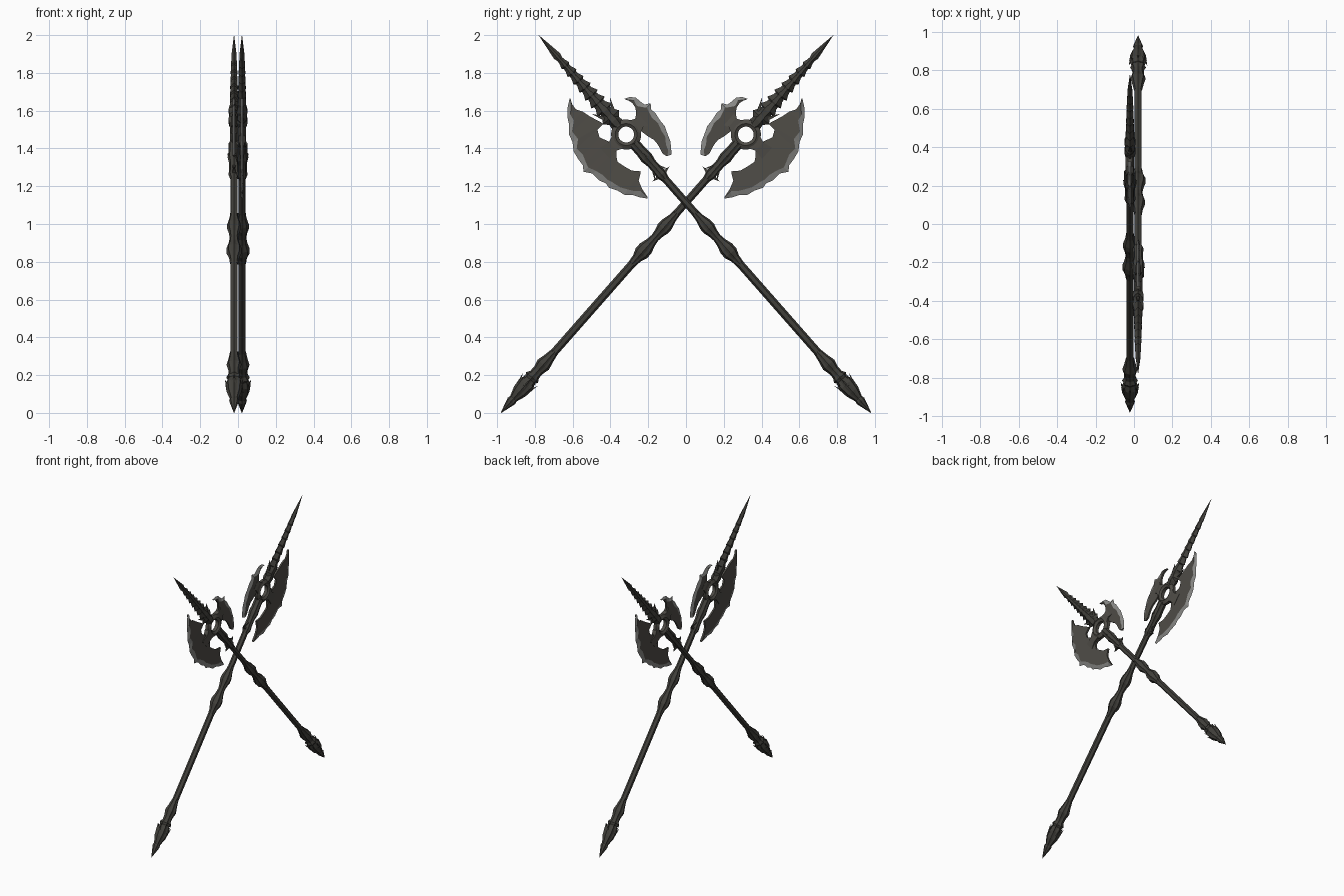
import bpy, bmesh, math
from mathutils import Vector

if "Cube" in bpy.data.objects:
    bpy.data.objects.remove(bpy.data.objects["Cube"])

# Colours
def mat(name, c):
    m = bpy.data.materials.new(name)
    m.diffuse_color = (*c, 1)
    m.use_nodes = True
    m.node_tree.nodes["Principled BSDF"].inputs["Base Color"].default_value = m.diffuse_color
    return m
DARK = mat("dark iron", (0.052, 0.050, 0.043))
BODY = mat("blade iron", (0.078, 0.073, 0.063))
EDGE = mat("honed edge", (0.25, 0.25, 0.24))

# Weapon frame: s along the shaft from butt to tip, t across it, x = thickness
LEN = math.hypot(1.76, 2.0)
DY, DZ = 1.76 / LEN, 2.0 / LEN
side = 1

def place(s, t, x):
    y = -0.98 + s * DY + t * DZ
    z = s * DZ - t * DY
    return Vector((side * (x - 0.021), side * y, z))

def loft(name, sections, mats, rule=None, closed=False):
    """Skin a list of closed cross-sections given as (s, t, x) points."""
    bm = bmesh.new()
    rings = [[bm.verts.new(place(*p)) for p in sec] for sec in sections]
    n = len(rings[0])
    pairs = list(zip(rings, rings[1:]))
    if closed:
        pairs.append((rings[-1], rings[0]))
    for a, b in pairs:
        for j in range(n):
            f = bm.faces.new((a[j], a[(j + 1) % n], b[(j + 1) % n], b[j]))
            f.material_index = rule(j) if rule else 0
    if not closed:
        bm.faces.new(rings[0])
        bm.faces.new(rings[-1])
    bmesh.ops.remove_doubles(bm, verts=bm.verts, dist=1e-5)
    bmesh.ops.recalc_face_normals(bm, faces=bm.faces)
    me = bpy.data.meshes.new(name)
    bm.to_mesh(me)
    bm.free()
    for m in mats:
        me.materials.append(m)
    ob = bpy.data.objects.new(name, me)
    bpy.context.collection.objects.link(ob)
    return ob

def lathe(name, profile, sides=16, flute=0.86):
    secs = []
    for s, r in profile:
        secs.append([(s, r * (flute if i % 2 else 1) * math.cos(2 * math.pi * i / sides),
                      r * (flute if i % 2 else 1) * math.sin(2 * math.pi * i / sides))
                     for i in range(sides)])
    return loft(name, secs, [DARK])

def blade(name, pairs, h=0.009, rim=0.026):
    """Plate between (outer, inner) point pairs with a sharp bright outer rim."""
    secs = []
    for k, (so, to, si, ti) in enumerate(pairs):
        d = math.hypot(si - so, ti - to)
        f = min(0.85, (rim + (0.008 if k % 2 else -0.004)) / max(d, 1e-4))
        sm, tm = so + (si - so) * f, to + (ti - to) * f
        secs.append([(so, to, 0), (sm, tm, h), (si, ti, h * 0.7),
                     (si, ti, -h * 0.7), (sm, tm, -h)])
    return loft(name, secs, [BODY, EDGE], lambda j: 1 if j in (0, 4) else 0)

def spike(name, s, t, x, ds, dt, dx, r):
    """Small four-sided thorn whose base centre is (s,t,x)."""
    a = Vector((ds, dt, dx))
    u = a.orthogonal().normalized()
    v = a.cross(u).normalized()
    c = Vector((s, t, x))
    base = [tuple(c + r * (u * math.cos(i * math.pi / 2) + v * math.sin(i * math.pi / 2)))
            for i in range(4)]
    tip = [tuple(c + a + (Vector(p) - c) * 0.05) for p in base]
    loft(name, [base, tip], [DARK])

BIG = [(2.304, .099, 2.300, .096), (2.275, .138, 2.275, .108), (2.235, .174, 2.24, .112),
       (2.20, .193, 2.205, .092), (2.165, .226, 2.165, .082), (2.12, .240, 2.085, .052),
       (2.08, .268, 2.082, .098), (2.03, .277, 2.045, .116), (1.99, .280, 2.00, .095),
       (1.965, .300, 1.965, .085), (1.925, .270, 1.935, .092), (1.877, .268, 1.91, .115),
       (1.84, .252, 1.885, .130), (1.811, .254, 1.84, .118), (1.77, .230, 1.80, .104),
       (1.73, .218, 1.765, .070), (1.70, .185, 1.735, .112), (1.665, .165, 1.69, .127),
       (1.634, .139, 1.64, .134)]
SMALL = [(2.111, -.119, 2.108, -.118), (2.10, -.145, 2.09, -.128), (2.077, -.167, 2.066, -.135),
         (2.045, -.172, 2.037, -.131), (2.018, -.177, 2.01, -.112), (2.002, -.207, 1.985, -.08),
         (1.975, -.187, 1.96, -.07), (1.945, -.191, 1.93, -.07), (1.90, -.184, 1.88, -.080),
         (1.861, -.183, 1.845, -.092), (1.82, -.166, 1.814, -.091), (1.781, -.152, 1.785, -.085),
         (1.75, -.130, 1.76, -.078), (1.725, -.110, 1.735, -.085)]

for side, tag in ((1, "rear"), (-1, "front")):
    # Butt with stacked collars and a point
    lathe(f"{tag}_butt", [(0, .001), (.05, .016), (.085, .026), (.10, .022), (.15, .040),
          (.20, .046), (.235, .034), (.25, .042), (.27, .030), (.30, .030), (.34, .040),
          (.38, .030), (.43, .021)])
    for i in range(8):
        a = i * math.pi / 4
        c, d = math.cos(a), math.sin(a)
        spike(f"{tag}_butt_thorn", .18, .034 * c, .034 * d, .055, .018 * c, .014 * d, .010)
    # Shaft and double grip knob
    lathe(f"{tag}_shaft", [(.42, .021), (1.06, .021)], 12, .9)
    lathe(f"{tag}_grip", [(1.05, .021), (1.09, .026), (1.125, .040), (1.16, .040), (1.20, .028),
          (1.235, .023), (1.27, .028), (1.30, .037), (1.33, .036), (1.375, .024), (1.41, .020)])
    lathe(f"{tag}_upper_shaft", [(1.40, .020), (1.66, .020)], 12, .9)
    # Thorned neck collar below the head
    lathe(f"{tag}_neck", [(1.65, .020), (1.68, .030), (1.71, .026), (1.76, .026), (1.80, .034),
          (1.84, .030), (1.90, .030)])
    for q in (-1, 1):
        spike(f"{tag}_neck_thorn", 1.68, .018 * q, 0, .005, .042 * q, 0, .014)
        spike(f"{tag}_neck_thorn", 1.72, .018 * q, 0, -.035, .026 * q, 0, .012)
        spike(f"{tag}_neck_thorn", 1.80, 0, .02 * q, .03, 0, .016 * q, .012)
    # Open ring at the centre of the head
    prof = [(.042, -.012), (.042, .012), (.058, .022), (.080, .010), (.080, -.010), (.058, -.022)]
    loft(f"{tag}_ring", [[(1.963 + r * math.cos(a), r * math.sin(a), x) for r, x in prof]
         for a in [2 * math.pi * i / 24 for i in range(24)]], [BODY], closed=True)
    # Arms joining the ring to both blades
    for q, reach in ((1, .15), (-1, .12)):
        loft(f"{tag}_blade_arm", [[(1.963 - w, q * t, -h), (1.963 + w, q * t, -h),
             (1.963 + w, q * t, h), (1.963 - w, q * t, h)]
             for t, w, h in ((.06, .045, .016), (.095, .030, .015), (reach, .040, .009))], [BODY])
    # Large and small blades
    blade(f"{tag}_large_blade", BIG)
    blade(f"{tag}_small_blade", SMALL, rim=0.022)
    # Serrated spear point: barbs flare backward and shrink toward the tip
    st = [(2.02, .038, .020), (2.06, .034, .022)]
    for i in range(8):
        s = 2.085 + .052 * i
        w = .056 - .0042 * i
        h = .025 - .0012 * i
        st += [(s, w, h), (s + .030, w * .66, h * .88), (s + .045, w * .60, h * .8)]
    st += [(2.515, .022, .014), (2.664, .0005, .0005)]
    loft(f"{tag}_spear", [[(s, w, 0), (s, w * .3, h), (s, -w * .3, h), (s, -w, 0),
         (s, -w * .3, -h), (s, w * .3, -h)] for s, w, h in st], [DARK])
    # Crown of guards around the spear base
    lathe(f"{tag}_spear_collar", [(2.03, .028), (2.06, .034), (2.09, .027), (2.13, .033),
          (2.16, .026), (2.20, .018)], 12)
    for q in (-1, 1):
        spike(f"{tag}_guard_thorn", 2.10, .03 * q, 0, .065, .034 * q, 0, .014)
